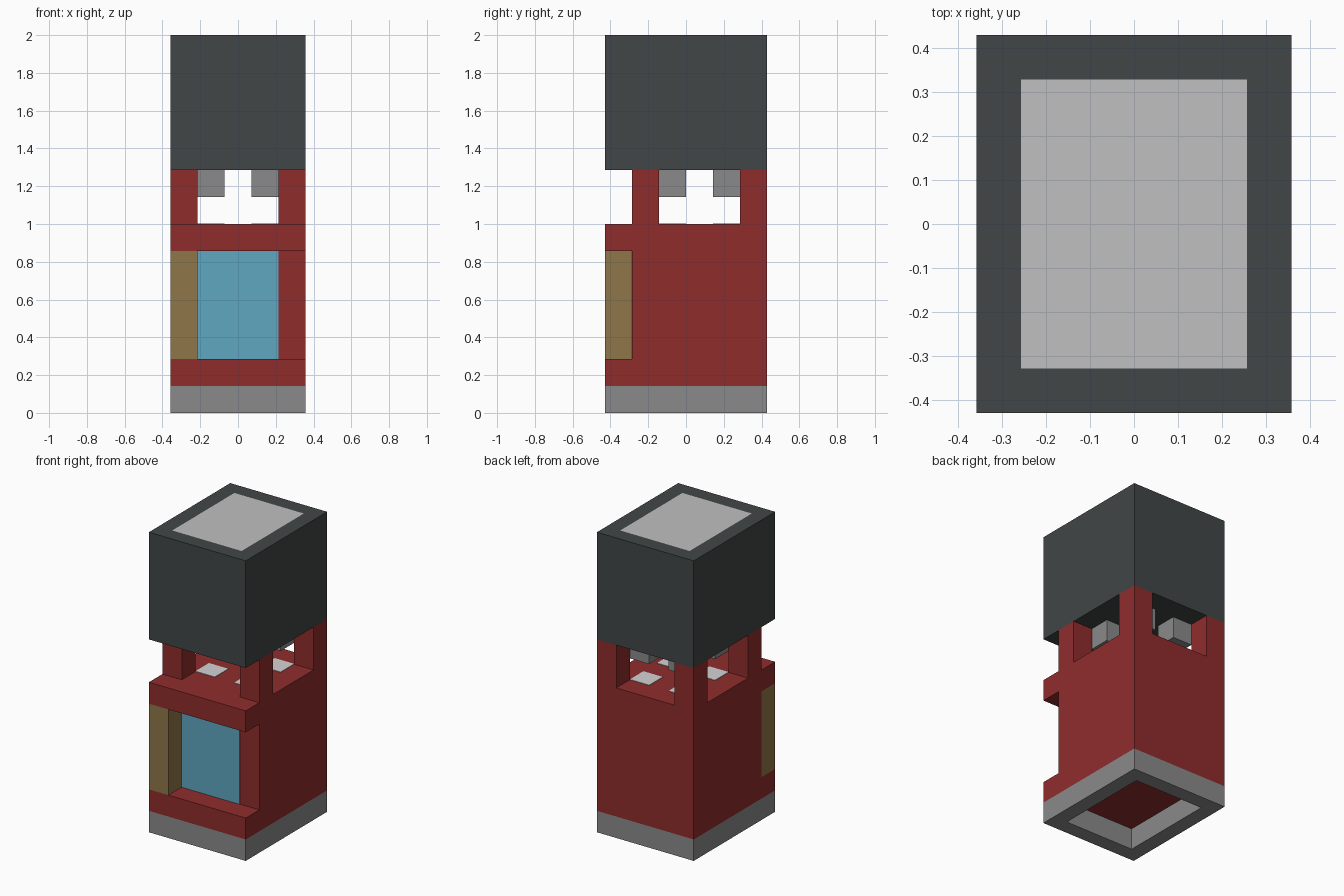
import bpy, bmesh

if "Cube" in bpy.data.objects:
    bpy.data.objects.remove(bpy.data.objects["Cube"])

U = 1 / 7  # one block


def material(name, hex_code):
    def lin(c):
        return c / 12.92 if c <= 0.04045 else ((c + 0.055) / 1.055) ** 2.4
    rgb = [lin(int(hex_code[i:i + 2], 16) / 255) for i in (0, 2, 4)]
    m = bpy.data.materials.new(name)
    m.diffuse_color = (*rgb, 1)
    m.use_nodes = True
    m.node_tree.nodes["Principled BSDF"].inputs["Base Color"].default_value = m.diffuse_color
    return m


RED = material("red", "902C2C")
CHARCOAL = material("charcoal", "414646")
GREY = material("grey", "8A8A8A")
SILVER = material("light grey", "C0C0C0")
WHITE = material("off white", "D4D4D4")
BLUE = material("glass blue", "5FA7C1")
BROWN = material("brown", "8F7649")


def finish(name, bm, *mats):
    bmesh.ops.recalc_face_normals(bm, faces=bm.faces)
    mesh = bpy.data.meshes.new(name)
    bm.to_mesh(mesh)
    bm.free()
    for m in mats:
        mesh.materials.append(m)
    obj = bpy.data.objects.new(name, mesh)
    bpy.context.collection.objects.link(obj)
    return obj


def box_mesh(x, y, z):
    """Box from (min, max) ranges measured in blocks."""
    bm = bmesh.new()
    bmesh.ops.create_cube(bm, size=1)
    for v in bm.verts:
        v.co = [(r[0] if c < 0 else r[1]) * U for c, r in zip(v.co, (x, y, z))]
    bm.normal_update()
    return bm


def box(name, x, y, z, mat):
    return finish(name, box_mesh(x, y, z), mat)


def face_towards(bm, sign):
    return next(f for f in bm.faces if f.normal.z * sign > 0.9)


# Hollow base, open underneath, with a red ceiling inside
bm = box_mesh((-2.5, 2.5), (-3, 3), (0, 1))
bottom = face_towards(bm, -1)
bmesh.ops.inset_region(bm, faces=[bottom], thickness=U)
ceiling = bmesh.ops.extrude_discrete_faces(bm, faces=[bottom])["faces"][0]
ceiling.material_index = 1
for v in ceiling.verts:
    v.co.z = 0.995 * U
finish("base", bm, GREY, RED)

# Body: side profile with a recessed front, extruded across the width
profile = [(-3, 1), (3, 1), (3, 7), (-3, 7), (-3, 6), (-2, 6), (-2, 2), (-3, 2)]
bm = bmesh.new()
side = bm.faces.new([bm.verts.new((-2.5 * U, y * U, z * U)) for y, z in profile])
ext = bmesh.ops.extrude_face_region(bm, geom=[side])["geom"]
bmesh.ops.translate(bm, vec=(5 * U, 0, 0),
                    verts=[g for g in ext if isinstance(g, bmesh.types.BMVert)])
finish("body", bm, RED)

# Front window and door handle
box("window", (-1.5, 1.5), (-2.03, -2), (2, 6), BLUE)
box("handle", (-2.5, -1.5), (-3, -2), (2, 6), BROWN)

# Head with a flat inset panel on top
bm = box_mesh((-2.5, 2.5), (-3, 3), (9, 14))
panel = face_towards(bm, 1)
bmesh.ops.inset_region(bm, faces=[panel], thickness=U)
panel.material_index = 1
finish("head", bm, CHARCOAL, SILVER)

# Corner pillars, hanging nozzles and the pads below them
for sx, side_name in ((-1, "left"), (1, "right")):
    px = sorted((sx * 1.5, sx * 2.5))
    nx = sorted((sx * 0.5, sx * 1.5))
    for y, row in ((-2, "front"), (2, "back")):
        box(f"{row}_{side_name}_pillar", px, (y, y + 1), (7, 9), RED)
    for y, row in ((-1, "front"), (1, "back")):
        box(f"{row}_{side_name}_nozzle", nx, (y, y + 1), (8, 9), GREY)
        box(f"{row}_{side_name}_pad", nx, (y, y + 1), (7, 7.02), WHITE)
